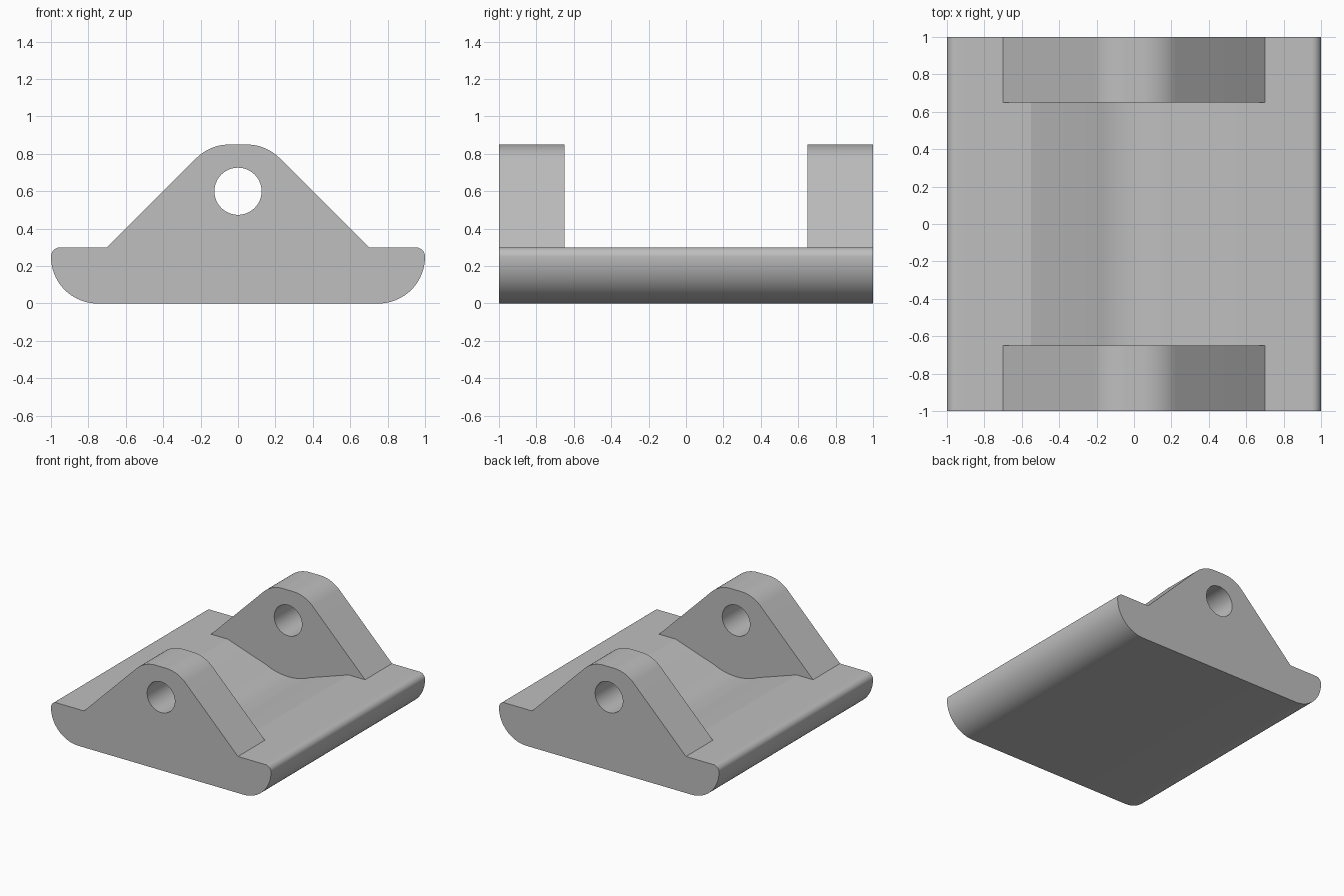
import bpy, bmesh, math
from math import radians, cos, sin

cube = bpy.data.objects.get("Cube")
if cube:
    bpy.data.objects.remove(cube, do_unlink=True)

grey = bpy.data.materials.new("plain grey")
grey.use_nodes = True
colour = (0.52, 0.52, 0.52, 1)
grey.diffuse_color = colour
grey.node_tree.nodes["Principled BSDF"].inputs["Base Color"].default_value = colour


def arc(cx, cz, r, start, end, steps):
    angles = [radians(start + (end - start) * i / steps) for i in range(steps + 1)]
    return [(cx + r * cos(a), cz + r * sin(a)) for a in angles]


def mirrored(half):
    """Close a right-hand half profile by reflecting it across x = 0."""
    return half + [(-x, z) for x, z in reversed(half)]


def extrude(name, profile, y0, y1):
    """Prism of an x-z profile running from y0 to y1."""
    bm = bmesh.new()
    face = bm.faces.new([bm.verts.new((x, y0, z)) for x, z in profile])
    out = bmesh.ops.extrude_face_region(bm, geom=[face])
    verts = [v for v in out["geom"] if isinstance(v, bmesh.types.BMVert)]
    bmesh.ops.translate(bm, verts=verts, vec=(0, y1 - y0, 0))
    bmesh.ops.recalc_face_normals(bm, faces=bm.faces)
    mesh = bpy.data.meshes.new(name)
    bm.to_mesh(mesh)
    bm.free()
    mesh.materials.append(grey)
    obj = bpy.data.objects.new(name, mesh)
    bpy.context.collection.objects.link(obj)
    return obj


PIN_Z, SHOULDER, LUG_X, RIM_X = 0.6, 0.3, 0.7, 0.55

# Full outline: rounded base, shoulders and rounded lug top
flat = 0.25 - 0.25 * math.tan(radians(22.5)) - 0.1
outline = mirrored(
    arc(0.75, 0.25, 0.25, -90, 0, 24)
    + arc(0.95, 0.25, 0.05, 0, 90, 20)[1:]
    + [(LUG_X, SHOULDER)]
    + arc(flat, PIN_Z, 0.25, 45, 90, 12))
bracket = extrude("lug_bracket", outline, -1, 1)

# Gap between the lugs, with a shallow round-bottomed valley in the base
valley_r = 0.4615
edge = math.degrees(math.asin(0.2 / valley_r))
gap = mirrored(
    arc(0, PIN_Z, valley_r, -90 + edge / 15, -90 + edge, 7)
    + [(RIM_X, SHOULDER), (LUG_X, SHOULDER), (LUG_X, 1)])
gap_cutter = extrude("gap_cutter", gap, -0.65, 0.65)

# Pin hole through both lugs
hole_cutter = extrude("pin_hole_cutter", arc(0, PIN_Z, 0.126, 0, 355, 71), -1.1, 1.1)

bpy.context.view_layer.objects.active = bracket
for cutter in (gap_cutter, hole_cutter):
    cutter.hide_render = True
    cut = bracket.modifiers.new(cutter.name, 'BOOLEAN')
    cut.operation = 'DIFFERENCE'
    cut.solver = 'EXACT'
    cut.object = cutter
    bpy.ops.object.modifier_apply(modifier=cut.name)
    bpy.data.objects.remove(cutter, do_unlink=True)

# Smooth rounds, crisp edges
bpy.ops.object.select_all(action='DESELECT')
bracket.select_set(True)
bpy.ops.object.shade_smooth_by_angle(angle=radians(6))
